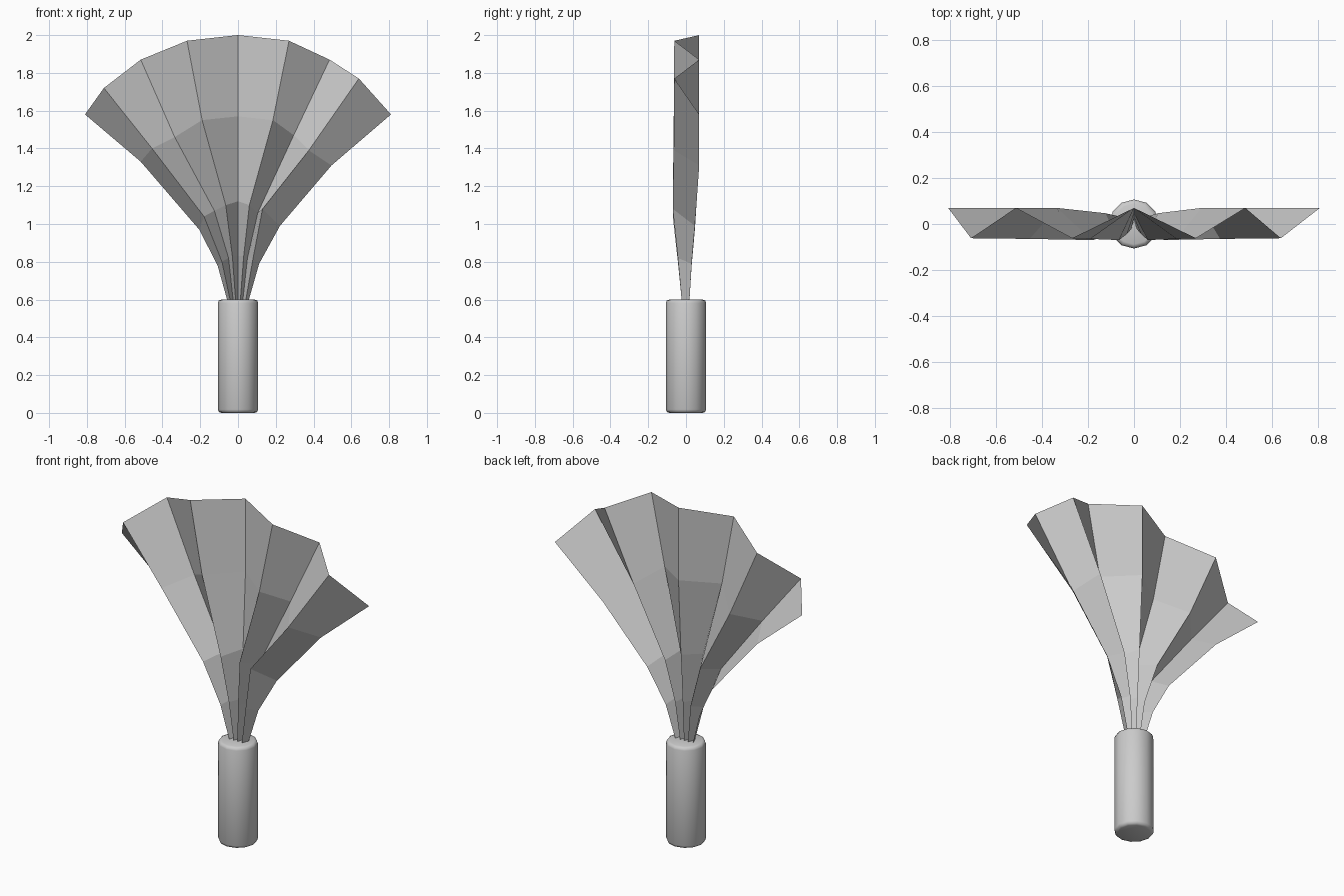
import bpy, bmesh

# Handle: chamfered twelve-sided cylinder, smooth shaded
bpy.ops.mesh.primitive_cylinder_add(vertices=12, radius=0.107, depth=0.6, location=(0, 0, 0.3))
handle = bpy.context.object
handle.name = "handle"
bm = bmesh.new()
bm.from_mesh(handle.data)
rims = [e for e in bm.edges if abs(e.verts[0].co.z - e.verts[1].co.z) < 1e-4]
bmesh.ops.bevel(bm, geom=rims, offset=0.018, segments=2, profile=0.5, affect='EDGES')
bm.to_mesh(handle.data)
bm.free()
bpy.ops.object.shade_smooth_by_angle(angle=0.9)

# Pleated fan: one (x, z) path per fold, left to right, from handle to rim
folds = [
    [(-0.055, 0.59), (-0.108, 0.78), (-0.205, 0.97), (-0.515, 1.33), (-0.81, 1.58)],
    [(-0.040, 0.59), (-0.085, 0.80), (-0.180, 1.04), (-0.455, 1.40), (-0.71, 1.72)],
    [(-0.025, 0.59), (-0.050, 0.82), (-0.125, 1.07), (-0.335, 1.46), (-0.515, 1.87)],
    [(-0.012, 0.59), (-0.030, 0.83), (-0.065, 1.10), (-0.190, 1.55), (-0.27, 1.97)],
    [(0.000, 0.59), (0.000, 0.83), (0.000, 1.12), (0.000, 1.57), (0.00, 2.00)],
    [(0.012, 0.59), (0.030, 0.83), (0.060, 1.10), (0.185, 1.55), (0.27, 1.97)],
    [(0.025, 0.59), (0.050, 0.82), (0.105, 1.06), (0.295, 1.47), (0.485, 1.87)],
    [(0.040, 0.59), (0.080, 0.82), (0.130, 1.08), (0.375, 1.39), (0.64, 1.77)],
    [(0.055, 0.59), (0.112, 0.79), (0.222, 0.99), (0.495, 1.31), (0.81, 1.58)],
]
back_y = [0.018, 0.03, 0.047, 0.07, 0.07]
front_y = [-0.022, -0.043, -0.07, -0.065, -0.062]

bm = bmesh.new()
grid = []
for i, fold in enumerate(folds):
    depth = front_y if i % 2 else back_y
    grid.append([bm.verts.new((x, y, z)) for (x, z), y in zip(fold, depth)])
for a, b in zip(grid, grid[1:]):
    for k in range(len(a) - 1):
        bm.faces.new((a[k], b[k], b[k + 1], a[k + 1]))
mesh = bpy.data.meshes.new("pleated_fan")
bm.to_mesh(mesh)
bm.free()
fan = bpy.data.objects.new("pleated_fan", mesh)
bpy.context.collection.objects.link(fan)
